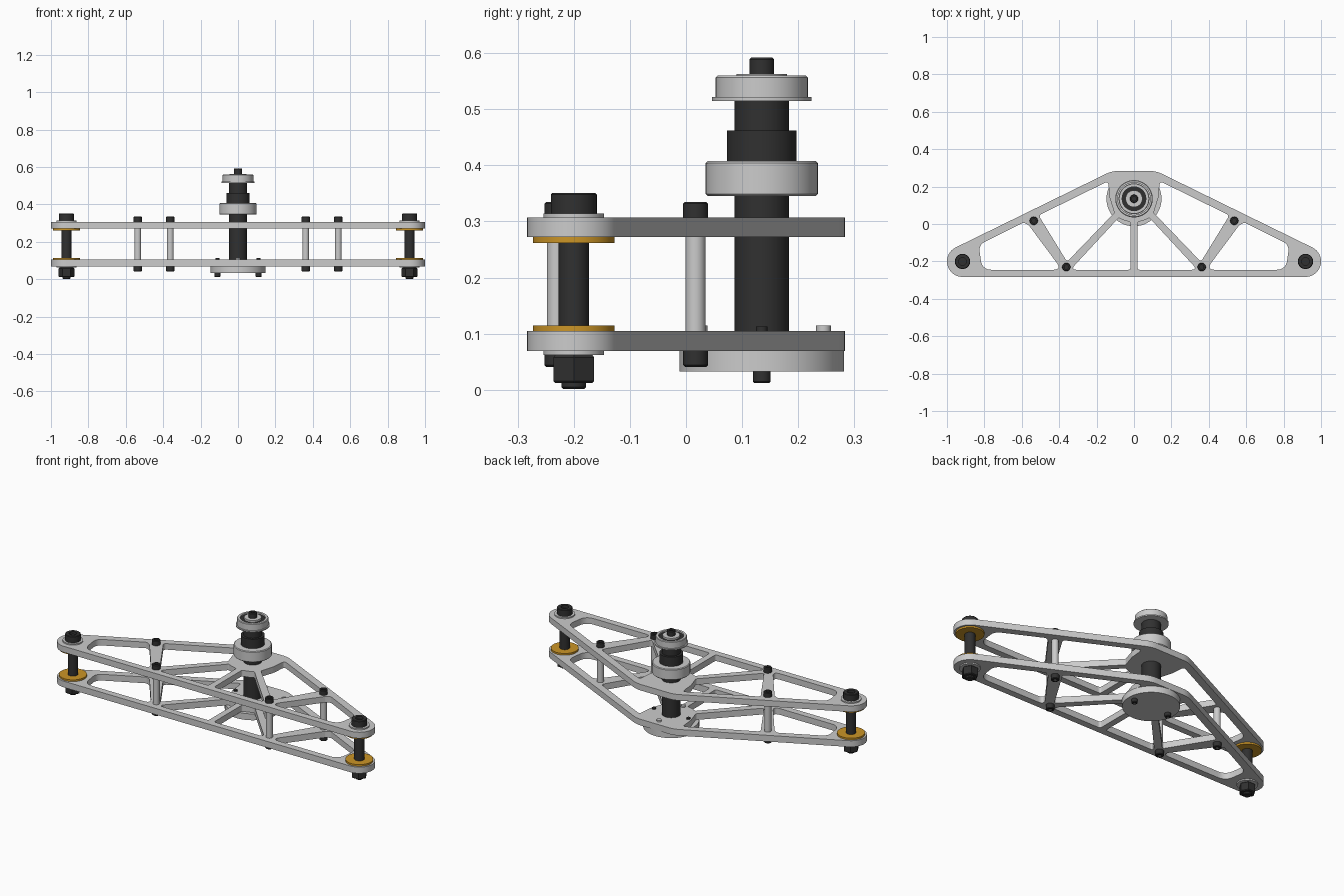
import bpy, bmesh
from math import sin, cos, pi, radians, tan
from mathutils import Vector

if "Cube" in bpy.data.objects:
    bpy.data.objects.remove(bpy.data.objects["Cube"])


def material(name, col):
    m = bpy.data.materials.new(name)
    m.diffuse_color = (*col, 1)
    m.use_nodes = True
    m.node_tree.nodes["Principled BSDF"].inputs["Base Color"].default_value = m.diffuse_color
    return m


DARK = material("black_steel", (0.03, 0.03, 0.03))
ORANGE = material("amber", (0.6, 0.3, 0.02))


def finish(name, bm, mat=None):
    bmesh.ops.remove_doubles(bm, verts=bm.verts, dist=1e-5)
    bmesh.ops.recalc_face_normals(bm, faces=bm.faces)
    me = bpy.data.meshes.new(name)
    bm.to_mesh(me)
    bm.free()
    ob = bpy.data.objects.new(name, me)
    bpy.context.collection.objects.link(ob)
    if mat:
        me.materials.append(mat)
    bpy.ops.object.select_all(action='DESELECT')
    ob.select_set(True)
    bpy.context.view_layer.objects.active = ob
    bpy.ops.object.shade_smooth_by_angle(angle=radians(30))
    return ob


def lathe(name, x, y, profile, mat=None, seg=48):
    """Spin (radius, z) points around the vertical axis at x, y."""
    bm = bmesh.new()
    rings = []
    for r, z in profile:
        if r == 0:
            rings.append([bm.verts.new((x, y, z))] * seg)
        else:
            rings.append([bm.verts.new((x + r * cos(2 * pi * i / seg), y + r * sin(2 * pi * i / seg), z))
                          for i in range(seg)])
    for a, b in zip(rings, rings[1:]):
        for i in range(seg):
            j = (i + 1) % seg
            bm.faces.new(dict.fromkeys((a[i], a[j], b[j], b[i])))
    return finish(name, bm, mat)


def cyl(name, x, y, r, z0, z1, mat=None, seg=48, c=0.0):
    prof = [(0, z0), (r - c, z0), (r, z0 + c), (r, z1 - c), (r - c, z1), (0, z1)]
    if c == 0:
        prof = [(0, z0), (r, z0), (r, z1), (0, z1)]
    return lathe(name, x, y, prof, mat, seg)


def socket_head(name, x, y, r, z0, z1):
    """Cap screw head with a recess in the z1 end; z1 may lie below z0."""
    s = 1 if z1 > z0 else -1
    lathe(name, x, y, [(0, z0), (r, z0), (r, z1 - s * .003), (r - .003, z1), (r * .5, z1),
                       (r * .5, z1 - s * .015), (0, z1 - s * .015)], DARK, 32)


def rounded(pts):
    """Round the corners of an (x, y, radius) polygon."""
    out = []
    n = len(pts)
    for i, (x, y, r) in enumerate(pts):
        p = Vector((x, y))
        a = Vector(pts[i - 1][:2]) - p
        b = Vector(pts[(i + 1) % n][:2]) - p
        d = min(r / max(tan(a.angle(b) / 2), .05), .48 * a.length, .48 * b.length)
        s, e = p + a.normalized() * d, p + b.normalized() * d
        for k in range(9):
            t = k / 8
            out.append(s * (1 - t) ** 2 + p * 2 * t * (1 - t) + e * t * t)
    return out


def arc(cx, cy, r, a0, a1, n):
    return [Vector((cx + r * cos(radians(a0 + (a1 - a0) * i / n)),
                    cy + r * sin(radians(a0 + (a1 - a0) * i / n)))) for i in range(n + 1)]


def mirror(pts):
    return [Vector((-p.x, p.y)) for p in reversed(pts)]


# Truss plate outline and pockets
left = arc(-.917, -.2, .083, 270, 116.1, 24) + arc(-.087, .143, .14, 116.1, 90, 8)
outline = left + mirror(left)
pockets = [rounded(p) for p in (
    [(-.812, -.245, .06), (-.83, -.112, .05), (-.59, .008, .015), (-.563, -.006, .015), (-.385, -.245, .025)],
    [(-.51, .046, .018), (-.358, -.202, .012), (-.105, .06, .012), (-.13, .14, .06), (-.138, .229, .015)],
    [(-.34, -.245, .016), (-.018, -.245, .015), (-.018, .01, .01), (-.055, .02, .03), (-.082, .033, .01)],
)]
loops = [outline] + pockets + [mirror(p) for p in pockets]


def plate(name, z0, z1):
    cu = bpy.data.curves.new(name, 'CURVE')
    cu.dimensions = '2D'
    cu.fill_mode = 'BOTH'
    cu.extrude = (z1 - z0) / 2
    for lp in loops:
        sp = cu.splines.new('POLY')
        sp.points.add(len(lp) - 1)
        for q, p in zip(sp.points, lp):
            q.co = (p.x, p.y, 0, 1)
        sp.use_cyclic_u = True
    tmp = bpy.data.objects.new(name + "_curve", cu)
    bpy.context.collection.objects.link(tmp)
    me = tmp.to_mesh()
    bm = bmesh.new()
    bm.from_mesh(me)
    tmp.to_mesh_clear()
    bpy.data.objects.remove(tmp)
    bmesh.ops.translate(bm, verts=bm.verts, vec=(0, 0, (z0 + z1) / 2))
    finish(name, bm)


plate("lower_plate", .069, .105)
plate("upper_plate", .272, .307)

for s in (-1, 1):
    # End bolts with washers, spacer and nut
    x, y = s * .917, -.2
    cyl("end_post", x, y, .027, .06, .31, DARK)
    for z in (.105, .262):
        cyl("amber_washer", x, y, .073, z, z + .01, ORANGE)
    for z in (.062, .307):
        cyl("end_washer", x, y, .054, z, z + .007)
    socket_head("end_bolt_head", x, y, .041, .314, .351)
    cyl("end_nut", x, y, .042, .012, .062, DARK, 6, .004)
    cyl("end_bolt_tip", x, y, .022, .001, .02, DARK, 32, .004)
    # Spacers between the plates, screwed from both sides
    for px, py in ((.536, .017), (.362, -.23)):
        cyl("spacer", s * px, py, .018, .1, .28, None, 32)
        socket_head("spacer_screw_top", s * px, py, .022, .307, .335)
        socket_head("spacer_screw_bottom", s * px, py, .022, .069, .041)
    # Hub disc screws
    socket_head("disc_screw", s * .11, .135, .016, .033, .012)
    cyl("disc_screw_tip", s * .11, .135, .01, .1, .113, DARK, 24)

# Hub disc and its dowels
HY = .135
cyl("hub_disc", 0, HY, .147, .033, .07, None, 96)
for y in (.245, .025):
    cyl("dowel", 0, y, .013, .1, .115, None, 24)

# Central column
lathe("column", 0, HY, [(0, .07), (.049, .07), (.049, .4), (.062, .4), (.062, .462),
                        (.049, .462), (.049, .518), (0, .518)], DARK, 64)
cyl("lower_bearing", 0, HY, .1, .345, .408, None, 64, .004)

# Top flanged bearing: outer race, shield, inner race, screw
lathe("top_bearing_outer", 0, HY, [(0, .515), (.089, .515), (.089, .522), (.082, .522), (.082, .557),
                                   (.079, .56), (.066, .56), (.066, .54), (0, .54)], None, 64)
cyl("bearing_shield", 0, HY, .066, .538, .552, DARK, 64)
cyl("bearing_inner", 0, HY, .045, .54, .563, None, 64)
socket_head("top_screw", 0, HY, .022, .56, .592)
